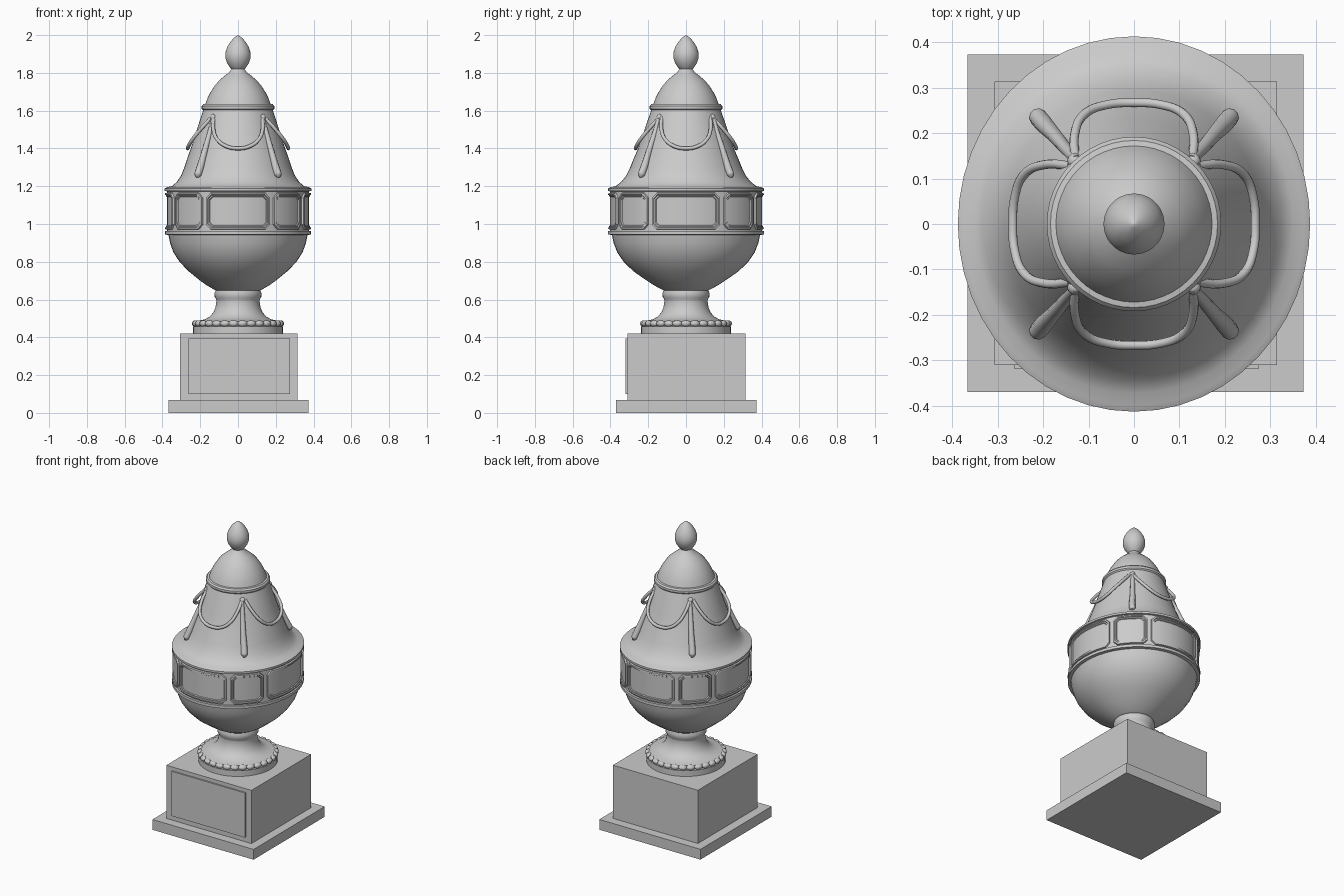
import bpy, bmesh, math
from mathutils import Vector

if "Cube" in bpy.data.objects:
    bpy.data.objects.remove(bpy.data.objects["Cube"])

TAU = 2 * math.pi


def interp(table, z):
    for (a, va), (b, vb) in zip(table, table[1:]):
        if z <= b:
            return va + (vb - va) * max(0, (z - a)) / (b - a)
    return table[-1][1]


def oval(z):
    # the body is slightly deeper than wide around the band
    return interp([(0.64, 1), (0.75, 1.065), (1.2, 1.065), (1.4, 1.015), (1.6, 1)], z)


def smooth(ob, angle=35):
    bpy.ops.object.select_all(action='DESELECT')
    ob.select_set(True)
    bpy.context.view_layer.objects.active = ob
    bpy.ops.object.shade_smooth_by_angle(angle=math.radians(angle))


def to_object(name, bm):
    bmesh.ops.recalc_face_normals(bm, faces=bm.faces)
    me = bpy.data.meshes.new(name)
    bm.to_mesh(me)
    bm.free()
    ob = bpy.data.objects.new(name, me)
    bpy.context.collection.objects.link(ob)
    return ob


def box(name, lo, hi):
    bm = bmesh.new()
    bmesh.ops.create_cube(bm, size=1)
    for v in bm.verts:
        v.co = [l + (c + 0.5) * (h - l) for l, h, c in zip(lo, hi, v.co)]
    return to_object(name, bm)


def lathe(name, profile, n=48):
    bm = bmesh.new()
    rings = []
    for r, z in profile:
        s = oval(z)
        rings.append([bm.verts.new((r * math.cos(TAU * i / n), r * s * math.sin(TAU * i / n), z))
                      for i in range(n)])
    for a, b in zip(rings, rings[1:]):
        for i in range(n):
            j = (i + 1) % n
            bm.faces.new((a[i], a[j], b[j], b[i]))
    bm.faces.new(rings[0])
    bm.faces.new(rings[-1])
    ob = to_object(name, bm)
    smooth(ob)
    return ob


def tube(name, points, radii, bevel):
    cu = bpy.data.curves.new(name, 'CURVE')
    cu.dimensions = '3D'
    cu.bevel_depth = bevel
    cu.bevel_resolution = 3
    cu.use_fill_caps = True
    cu.resolution_u = 6
    sp = cu.splines.new('BEZIER')
    sp.bezier_points.add(len(points) - 1)
    for bp, co, r in zip(sp.bezier_points, points, radii):
        bp.co, bp.radius = co, r
        bp.handle_left_type = bp.handle_right_type = 'AUTO'
    ob = bpy.data.objects.new(name, cu)
    bpy.context.collection.objects.link(ob)
    return ob


# square pedestal with a raised front panel
box("plinth", (-0.367, -0.37, 0), (0.373, 0.373, 0.068))
box("pedestal", (-0.307, -0.31, 0.068), (0.315, 0.314, 0.42))
box("front_panel", (-0.263, -0.319, 0.10), (0.274, -0.305, 0.395))

# foot and stem
lathe("foot", [(0.238, 0.42), (0.238, 0.458), (0.225, 0.46), (0.225, 0.485), (0.205, 0.489),
               (0.175, 0.495), (0.15, 0.51), (0.13, 0.532), (0.119, 0.56), (0.114, 0.59),
               (0.116, 0.602), (0.123, 0.612), (0.124, 0.635), (0.118, 0.65), (0.09, 0.66)])
bm = bmesh.new()
COUNT = 30
for i in range(COUNT):
    a = TAU * i / COUNT
    vs = bmesh.ops.create_uvsphere(bm, u_segments=10, v_segments=7, radius=1)["verts"]
    for v in vs:
        x, y, z = v.co.x * 0.018 + 0.227, v.co.y * 0.027, v.co.z * 0.017 + 0.473
        v.co = (x * math.cos(a) - y * math.sin(a), x * math.sin(a) + y * math.cos(a), z)
smooth(to_object("foot_beads", bm))

# bowl, band and shoulder
lathe("body", [(0.11, 0.645), (0.13, 0.655), (0.165, 0.675), (0.2, 0.7), (0.262, 0.75),
               (0.31, 0.8), (0.342, 0.85), (0.36, 0.9), (0.368, 0.942),
               (0.387, 0.944), (0.387, 0.962), (0.377, 0.964), (0.377, 1.173),
               (0.388, 1.175), (0.388, 1.188), (0.375, 1.195), (0.35, 1.2), (0.325, 1.222),
               (0.302, 1.255), (0.284, 1.3), (0.268, 1.35), (0.25, 1.4), (0.231, 1.46),
               (0.208, 1.53), (0.182, 1.61)])

# lid with rim
lathe("lid", [(0.165, 1.6), (0.184, 1.602), (0.192, 1.61), (0.192, 1.624), (0.184, 1.634),
              (0.172, 1.636), (0.162, 1.665), (0.147, 1.695), (0.125, 1.73), (0.1, 1.76),
              (0.07, 1.785), (0.046, 1.803), (0.036, 1.818), (0.028, 1.83)])
lathe("finial", [(0.03, 1.815), (0.042, 1.828), (0.058, 1.852), (0.067, 1.88), (0.067, 1.905),
                 (0.058, 1.935), (0.042, 1.962), (0.024, 1.983), (0.01, 1.994), (0.001, 2.0)])


# raised frames with clipped corners around the band
def band_frame(name, mid, half, r=0.377):
    w, h, zc, cut, n = half * 0.387, 0.098, 1.068, 0.026, 12
    bm = bmesh.new()
    rings = []
    for inset, lift in ((0, -0.002), (0.003, 0.009), (0.011, 0.010), (0.014, 0.005),
                        (0.02, 0.005), (0.024, -0.002)):
        a, b = w - inset, h - inset
        c = cut - inset * 0.4
        us = [-(a - c) + 2 * (a - c) * i / n for i in range(n + 1)]
        loop = [(u, -b) for u in us] + [(a, -(b - c)), (a, b - c)]
        loop += [(u, b) for u in reversed(us)] + [(-a, b - c), (-a, -(b - c))]
        ring = []
        for u, v in loop:
            t = mid + u / 0.387
            ring.append(bm.verts.new(((r + lift) * math.cos(t),
                                      (r + lift) * 1.065 * math.sin(t), zc + v)))
        rings.append(ring)
    for p, q in zip(rings, rings[1:]):
        for i in range(len(p)):
            j = (i + 1) % len(p)
            bm.faces.new((p[i], p[j], q[j], q[i]))
    smooth(to_object(name, bm))


for k in range(8):
    wide = k % 2 == 0
    band_frame("wide_frame" if wide else "narrow_frame", k * TAU / 8,
               math.radians(26.5 if wide else 15.5))

# four hanging garlands and four drop tassels on the diagonals
half_swag = [(0.128, 0.14, 1.565), (0.131, 0.195, 1.505), (0.108, 0.243, 1.445),
             (0.058, 0.263, 1.41)]
swag = half_swag + [(0, 0.267, 1.4)] + [(-x, y, z) for x, y, z in reversed(half_swag)]
drop = [(0.126, 0.14, 1.575), (0.145, 0.16, 1.5), (0.175, 0.195, 1.39), (0.2, 0.222, 1.3),
        (0.212, 0.236, 1.262), (0.216, 0.24, 1.247)]
for k in range(4):
    c, s = round(math.cos(k * TAU / 4)), round(math.sin(k * TAU / 4))
    tube("garland", [(c * x - s * y, s * x + c * y, z) for x, y, z in swag], [1] * 9, 0.010)
    sx, sy = (1, 1, -1, -1)[k], (1, -1, 1, -1)[k]
    tube("tassel", [(sx * x, sy * y, z) for x, y, z in drop],
         [0.6, 0.65, 0.8, 1, 1, 0.4], 0.02)
    # small knot where garlands and tassel meet
    bm = bmesh.new()
    bmesh.ops.create_uvsphere(bm, u_segments=12, v_segments=8, radius=0.017)
    bmesh.ops.translate(bm, verts=bm.verts, vec=Vector((sx * 0.13, sy * 0.139, 1.565)))
    smooth(to_object("garland_knot", bm))
